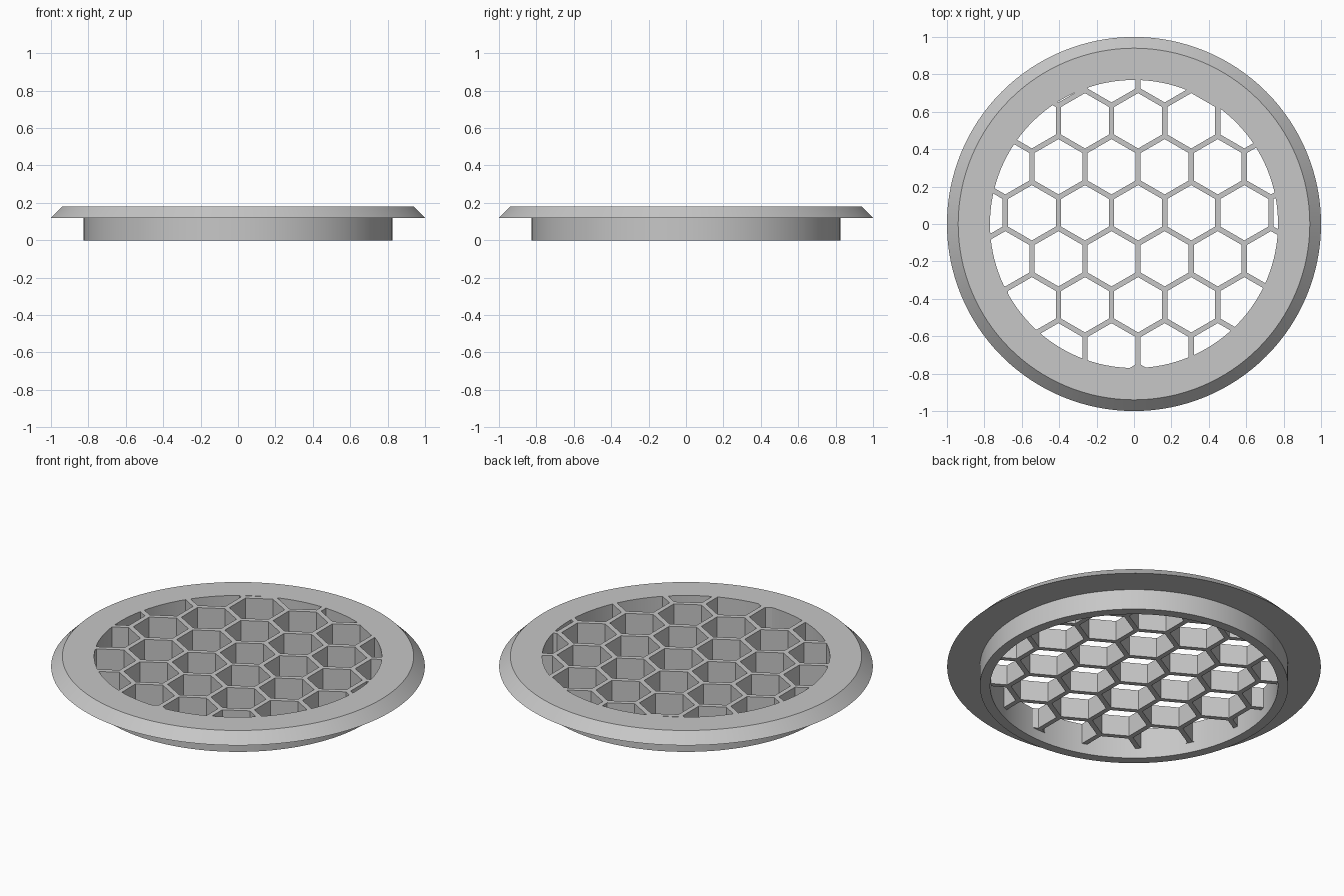
import bpy, bmesh, math
from mathutils import Vector, Matrix

cube = bpy.data.objects.get("Cube")
if cube:
    bpy.data.objects.remove(cube, do_unlink=True)

SEGMENTS = 128
INNER, TUBE, TOP, FLANGE = 0.77, 0.825, 0.94, 1.0   # radii
LIP_Z, WEB_Z, HEIGHT = 0.12, 0.06, 0.18             # levels
PITCH, BAR = 0.284, 0.028                           # honeycomb spacing and wall
CENTRE = Vector((0.022, 0.06))                      # middle cell of the honeycomb

grey = bpy.data.materials.new("light_grey")
grey.use_nodes = True
grey.diffuse_color = (0.57, 0.57, 0.57, 1)
grey.node_tree.nodes["Principled BSDF"].inputs["Base Color"].default_value = grey.diffuse_color


def finish(name, bm):
    bmesh.ops.recalc_face_normals(bm, faces=bm.faces)
    mesh = bpy.data.meshes.new(name)
    bm.to_mesh(mesh)
    bm.free()
    mesh.materials.append(grey)
    obj = bpy.data.objects.new(name, mesh)
    bpy.context.collection.objects.link(obj)
    return obj


def add_prism(bm, x, y, radius, sides, start, low, high):
    """Upright prism with a regular polygon outline."""
    angles = [start + math.tau * i / sides for i in range(sides)]
    base = bm.faces.new([bm.verts.new((x + radius * math.cos(a), y + radius * math.sin(a), low))
                         for a in angles])
    side = bmesh.ops.extrude_face_region(bm, geom=[base], use_keep_orig=True)
    tops = [v for v in side["geom"] if isinstance(v, bmesh.types.BMVert)]
    bmesh.ops.translate(bm, verts=tops, vec=(0, 0, high - low))


# Outer ring: tube with a bevelled flange, lathed from its section
bm = bmesh.new()
section = [(INNER, 0), (TUBE, 0), (TUBE, LIP_Z), (FLANGE, LIP_Z), (TOP, HEIGHT), (INNER, HEIGHT)]
rings = []
for i in range(SEGMENTS):
    turn = Matrix.Rotation(math.tau * i / SEGMENTS, 3, 'Z')
    rings.append([bm.verts.new(turn @ Vector((r, 0, z))) for r, z in section])
for i, ring in enumerate(rings):
    after = rings[(i + 1) % SEGMENTS]
    for j in range(len(section)):
        k = (j + 1) % len(section)
        bm.faces.new((ring[j], after[j], after[k], ring[k]))
outer_ring = finish("outer_ring", bm)
outer_ring.data.shade_smooth()
outer_ring.data.set_sharp_from_angle(angle=math.radians(30))

# Honeycomb grille: a disc cut by staggered hexagonal holes
bm = bmesh.new()
add_prism(bm, 0, 0, INNER, SEGMENTS, 0, WEB_Z, HEIGHT)
grille = finish("honeycomb_grille", bm)

bm = bmesh.new()
hole = (PITCH - BAR) / math.sqrt(3)
for row in range(-5, 6):
    for col in range(-5, 6):
        x = CENTRE.x + PITCH * (col + 0.5 * (row % 2))
        y = CENTRE.y + PITCH * math.sqrt(3) / 2 * row
        if math.hypot(x, y) < INNER + hole:
            add_prism(bm, x, y, hole, 6, math.pi / 6, 0, HEIGHT + 0.1)
cutter = finish("hole_cutter", bm)
cutter.hide_render = True

cut = grille.modifiers.new("holes", 'BOOLEAN')
cut.operation = 'DIFFERENCE'
cut.solver = 'EXACT'
cut.object = cutter

# Bake the holes and drop the cutter
bpy.context.view_layer.update()
graph = bpy.context.evaluated_depsgraph_get()
baked = bpy.data.meshes.new_from_object(grille.evaluated_get(graph))
grille.modifiers.clear()
grille.data = baked
bpy.data.objects.remove(cutter, do_unlink=True)
